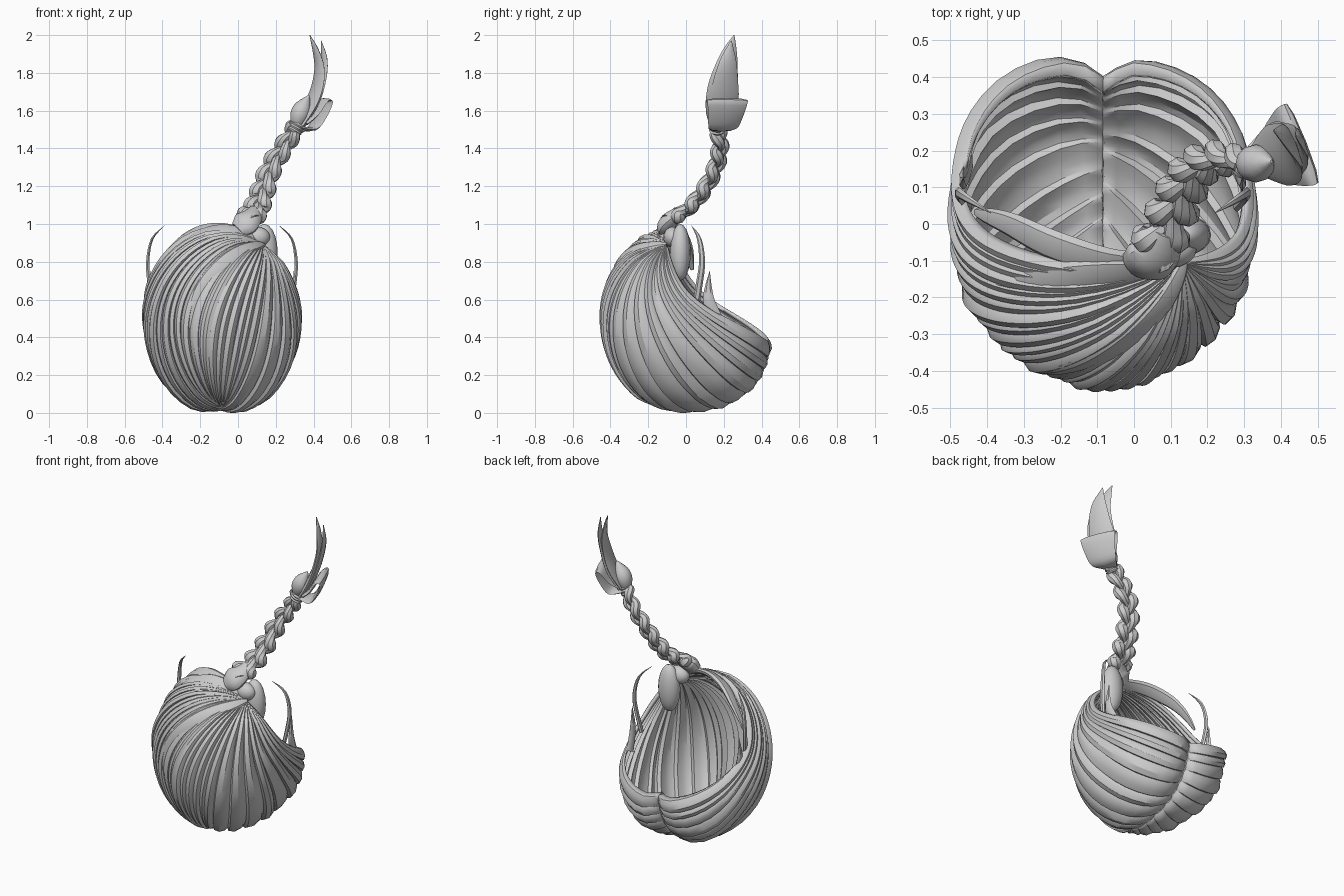
import bpy, bmesh, math, random
from mathutils import Vector

random.seed(4)
cube = bpy.data.objects.get("Cube")
if cube:
    bpy.data.objects.remove(cube, do_unlink=True)

grey = bpy.data.materials.new("hair grey")
grey.use_nodes = True
COLOUR = (0.6, 0.6, 0.6, 1)
grey.diffuse_color = COLOUR
grey.node_tree.nodes["Principled BSDF"].inputs["Base Color"].default_value = COLOUR


def finish(name, bm, angle=35):
    bmesh.ops.remove_doubles(bm, verts=bm.verts, dist=0.0002)
    bmesh.ops.recalc_face_normals(bm, faces=bm.faces)
    mesh = bpy.data.meshes.new(name)
    bm.to_mesh(mesh)
    bm.free()
    mesh.materials.append(grey)
    for p in mesh.polygons:
        p.use_smooth = True
    mesh.set_sharp_from_angle(angle=math.radians(angle))
    obj = bpy.data.objects.new(name, mesh)
    bpy.context.collection.objects.link(obj)
    return obj


def skin(bm, rows, closed=False):
    rows = [[bm.verts.new(p) for p in row] for row in rows]
    for a, b in zip(rows, rows[1:]):
        n = len(a)
        for i in range(n if closed else n - 1):
            j = (i + 1) % n
            bm.faces.new((a[i], a[j], b[j], b[i]))
    return rows


def spline(points, n):
    """Smooth path through tuples of any length."""
    pts = [points[0], *points, points[-1]]
    out = []
    for i in range(n + 1):
        x = i / n * (len(points) - 1)
        k = min(int(x), len(points) - 2)
        f = x - k
        out.append([0.5 * (2 * b + (c - a) * f + (2 * a - 5 * b + 4 * c - d) * f * f
                           + (3 * b - a - 3 * c + d) * f ** 3)
                    for a, b, c, d in zip(*pts[k:k + 4])])
    return out


def loft(name, path, axis, sides=8):
    """Sweep an ellipse; path rows are x, y, z, half width, half thickness."""
    bm = bmesh.new()
    centres = [Vector(p[:3]) for p in path]
    rows = []
    for i, p in enumerate(path):
        t = (centres[min(i + 1, len(path) - 1)] - centres[max(i - 1, 0)]).normalized()
        w = (Vector(axis) - t * t.dot(Vector(axis))).normalized()
        h = t.cross(w)
        angles = [math.tau * k / sides for k in range(sides)]
        rows.append([centres[i] + w * (math.cos(a) * max(p[3], 0.001))
                     + h * (math.sin(a) * max(p[4], 0.001)) for a in angles])
    rings = skin(bm, rows, closed=True)
    for ring in (rings[0], rings[-1]):
        bm.faces.new(ring)
    return finish(name, bm)


def ball(name, centre, radii):
    bm = bmesh.new()
    bmesh.ops.create_uvsphere(bm, u_segments=16, v_segments=10, radius=1)
    for v in bm.verts:
        v.co = Vector(c + q * r for c, q, r in zip(centre, v.co, radii))
    return finish(name, bm)


# Hair cap: clumps sweep from a parting underneath up to the gathering point
CENTRE = Vector((-0.085, 0, 0.5))
GATHER = Vector((0.54, -0.25, 0.81)).normalized()


def cap_point(d, lift):
    d = d.normalized()
    back = max(0, d.y)
    p = 2 + 0.5 * min(1, back * 2)
    r = sum(abs(c) ** p for c in d) ** (-1 / p)
    r *= 1 - 0.11 * back * math.exp(-(d.x / 0.12) ** 2)      # parting groove
    q = d * r
    size = Vector((0.39, 0.445 if d.y > 0 else 0.42, 0.478))
    return CENTRE + Vector(a * b for a, b in zip(q, size)) + d * lift


def strand(u, lift, end_phi, end_z, lip=0, steps=34):
    t = max(0, (u - 0.3) / 0.7)
    theta = math.radians(-18 + 91 * t)
    start = Vector((0, math.sin(theta), -math.cos(theta)))
    phi = math.radians(-96 + (end_phi + 96) * u ** 0.95)
    mid = Vector((math.cos(phi), math.sin(phi), end_z * u)).normalized()
    row = []
    for i in range(steps + 1):
        s = i / steps
        d = (start * (2 * (s - 0.5) * (s - 1)) + mid * (4 * s * (1 - s))
             + GATHER * (2 * s * (s - 0.5)))
        fade = min(1, 0.2 + s / 0.1, (1 - s) / 0.15)
        row.append(cap_point(d, lift * fade - lip * max(0, 1 - s / 0.35)))
    return row


def cap_side(name, clumps, end_phi, end_z):
    widths = [random.uniform(0.55, 1.45) for _ in range(clumps)]
    rows, u = [], 0
    for w in widths:
        w /= sum(widths)
        high = random.uniform(0.014, 0.03)
        for f, h in ((0, 0), (0.1, 0.85), (0.4, 1), (0.75, 0.6)):
            rows.append(strand(u + w * f, high * h, end_phi, end_z))
        u += w
    # The edge curls inward beside the parting
    for lip in (0, 0.035):
        rows.append(strand(1, 0, end_phi, end_z, lip))
    bm = bmesh.new()
    skin(bm, rows)
    obj = finish(name, bm, 28)
    mod = obj.modifiers.new("thickness", "SOLIDIFY")
    mod.thickness = 0.02
    mod.offset = 0


cap_side("cap_left", 15, 7, 0.2)
cap_side("cap_right", 16, -188, 0.34)

# Broad locks swept over the front and crown to the gathering point
SWEEPS = {
    "front_sweep": [(-0.24, -0.36, 0.45), (-0.2, -0.36, 0.62), (-0.08, -0.31, 0.76),
                    (0.07, -0.2, 0.86), (0.15, -0.11, 0.92)],
    "crown_sweep": [(-0.4, -0.15, 0.76), (-0.28, -0.15, 0.9), (-0.12, -0.13, 0.96),
                    (0.03, -0.12, 0.96), (0.14, -0.08, 0.92)],
    "crown_edge": [(-0.42, 0.03, 0.75), (-0.33, 0.0, 0.87), (-0.2, -0.06, 0.95),
                   (-0.04, -0.1, 0.97), (0.12, -0.08, 0.93)],
}
for name, points in SWEEPS.items():
    path = []
    for i, p in enumerate(spline(points, 20)):
        d = Vector(p) - CENTRE
        d = Vector((d.x / 0.39, d.y / 0.42, d.z / 0.48))
        swell = math.sin(math.pi * (0.06 + 0.86 * i / 20))
        path.append((*cap_point(d, 0.014), 0.045 * swell, 0.02 * swell))
    loft(name, path, (0.3, 0.8, 0.5) if name != "front_sweep" else (1, 0, -0.6))

# Gathered knot
loft("knot_top", spline([(0.0, -0.11, 0.97, 0.05, 0.03), (0.035, -0.1, 1.0, 0.075, 0.045),
                         (0.065, -0.075, 1.03, 0.065, 0.042), (0.09, -0.02, 1.07, 0.04, 0.03)], 10),
     (0.8, -0.4, -0.3), 12)
ball("knot_root", (0.14, -0.03, 0.85), (0.07, 0.055, 0.15))
ball("knot_side", (0.1, -0.07, 0.93), (0.07, 0.05, 0.055))

# Three-strand braid
braid = spline([(0.06, -0.07, 1.03), (0.1, 0.02, 1.09), (0.135, 0.1, 1.19),
                (0.18, 0.16, 1.31), (0.25, 0.18, 1.42), (0.31, 0.165, 1.52)], 84)
for k in range(3):
    path = []
    for i, c in enumerate(braid):
        s = i / 84
        a = math.tau * (2.2 * s + k / 3)
        taper = 1.2 - 0.4 * s
        wide, deep = 0.034 * taper * math.sin(a), 0.02 * taper * math.sin(2 * a)
        r = taper * (0.03 - 0.008 * math.cos(2 * a))
        path.append((c[0] + wide * 0.8 + deep * 0.4, c[1] - wide * 0.45 + deep * 0.8,
                     c[2] - wide * 0.35, r, r * 0.9))
    loft(f"braid_strand_{k + 1}", path, (0.8, -0.45, -0.35))

# Tie rings and bulb at the braid end
for i in range(3):
    z = 1.495 + 0.015 * i
    x = 0.3 + 0.008 * i
    loft(f"tie_ring_{i + 1}", [(x - 0.005, 0.165, z - 0.009, 0.036, 0.036),
                               (x, 0.165, z, 0.043, 0.043),
                               (x + 0.005, 0.165, z + 0.009, 0.036, 0.036)], (0, 1, 0), 12)
loft("end_bulb", spline([(0.31, 0.165, 1.52, 0.03, 0.03), (0.325, 0.165, 1.57, 0.05, 0.05),
                         (0.345, 0.165, 1.62, 0.045, 0.045), (0.375, 0.17, 1.68, 0.004, 0.004)], 10),
     (0, 1, 0), 12)

# Folded loop and pointed tails
SIDE = (-0.4, 1, 0)
loft("folded_loop", spline([(0.32, 0.17, 1.51, 0.04, 0.012), (0.39, 0.195, 1.505, 0.08, 0.012),
                            (0.435, 0.21, 1.57, 0.1, 0.012), (0.46, 0.22, 1.645, 0.115, 0.01),
                            (0.435, 0.21, 1.65, 0.115, 0.01), (0.395, 0.19, 1.58, 0.09, 0.012),
                            (0.35, 0.17, 1.53, 0.05, 0.012)], 24), SIDE)
loft("tail_long", spline([(0.33, 0.17, 1.52, 0.04, 0.015), (0.385, 0.185, 1.63, 0.085, 0.018),
                          (0.42, 0.195, 1.73, 0.085, 0.015), (0.43, 0.215, 1.83, 0.065, 0.013),
                          (0.41, 0.235, 1.92, 0.038, 0.01), (0.38, 0.255, 2.0, 0.002, 0.002)], 20), SIDE)
loft("tail_short", spline([(0.34, 0.18, 1.52, 0.04, 0.012), (0.4, 0.2, 1.64, 0.08, 0.014),
                           (0.44, 0.21, 1.76, 0.07, 0.012), (0.455, 0.225, 1.87, 0.045, 0.01),
                           (0.44, 0.24, 1.97, 0.002, 0.002)], 18), SIDE)

# Loose wisps, mirrored across the parting
WISPS = {
    "curled_wisp": [(0.28, 0.05, 0.56, 0.018, 0.01), (0.3, 0.07, 0.68, 0.018, 0.01),
                    (0.308, 0.085, 0.8, 0.016, 0.01), (0.285, 0.07, 0.92, 0.012, 0.007),
                    (0.22, 0.03, 0.99, 0.001, 0.001)],
    "short_wisp": [(0.28, 0.17, 0.48, 0.035, 0.012), (0.295, 0.12, 0.6, 0.03, 0.012),
                   (0.295, 0.125, 0.75, 0.001, 0.001)],
}
for name, points in WISPS.items():
    for side, flip in (("left", 1), ("right", -1)):
        loft(f"{name}_{side}", spline([(CENTRE.x + flip * (p[0] - CENTRE.x), *p[1:])
                                       for p in points], 16), (0, 1, 0), 6)
